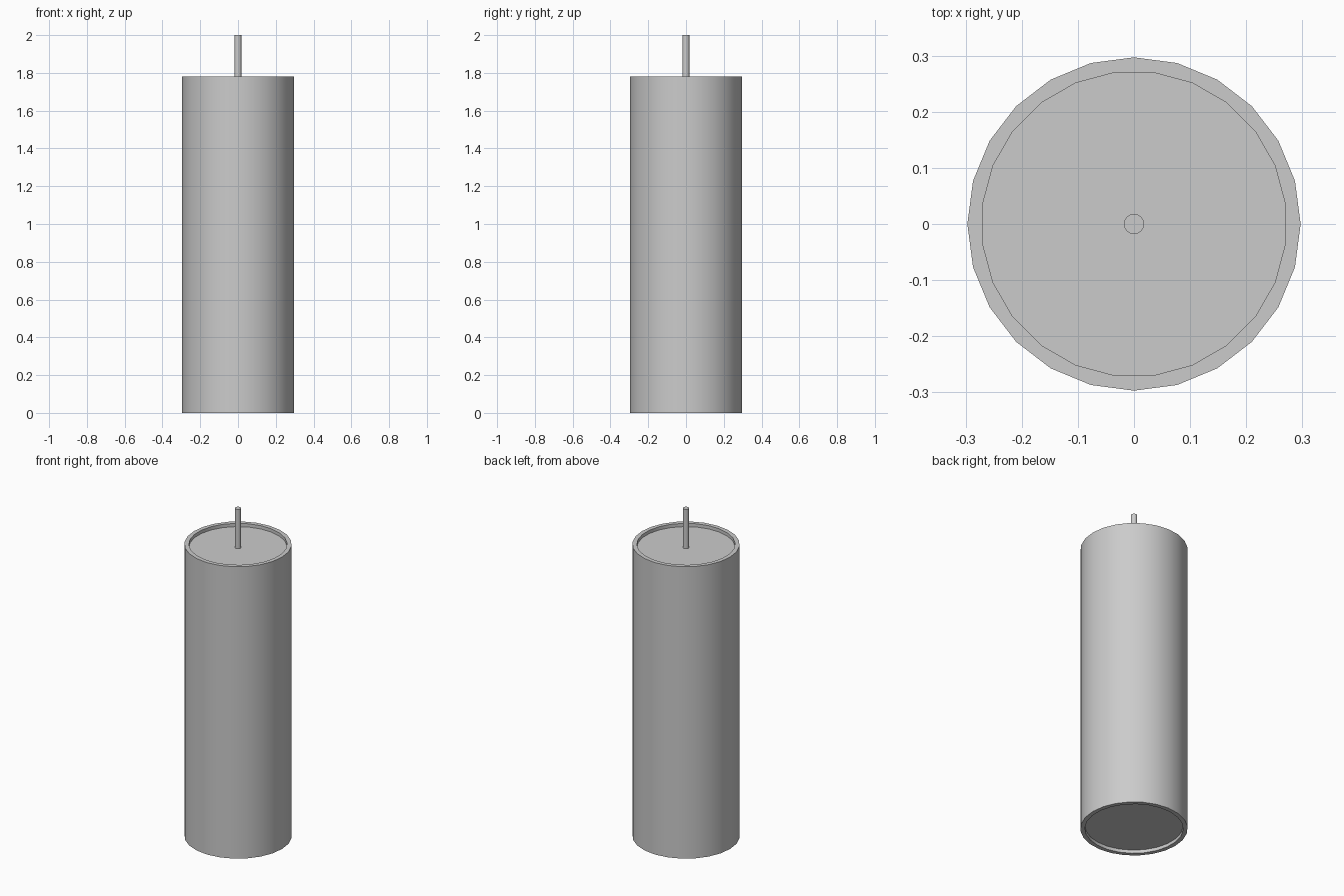
import bpy, bmesh
from math import cos, sin, pi

if "Cube" in bpy.data.objects:
    bpy.data.objects.remove(bpy.data.objects["Cube"])

SIDES = 24
R_OUT, R_IN = 0.297, 0.272
HEIGHT, RECESS = 1.78, 0.02


def ring(bm, radius, z, shift=0.0):
    return [bm.verts.new((radius * cos(2 * pi * (i + shift) / SIDES),
                          radius * sin(2 * pi * (i + shift) / SIDES), z))
            for i in range(SIDES)]


def wall(bm, a, b):
    for i in range(SIDES):
        j = (i + 1) % SIDES
        bm.faces.new((a[i], a[j], b[j], b[i]))


def zigzag(bm, a, b):
    # flat rim between two rings turned half a step apart
    for i in range(SIDES):
        j = (i + 1) % SIDES
        bm.faces.new((a[i], a[j], b[i]))
        bm.faces.new((a[j], b[j], b[i]))


def finish(obj):
    bpy.ops.object.select_all(action='DESELECT')
    obj.select_set(True)
    bpy.context.view_layer.objects.active = obj
    bpy.ops.object.shade_smooth_by_angle()


# Candle body: outer wall with a shallow recess in each end
bm = bmesh.new()
outer = [ring(bm, R_OUT, z) for z in (0, HEIGHT)]
wall(bm, *outer)
for edge, z, floor in ((outer[0], 0, RECESS), (outer[1], HEIGHT, HEIGHT - RECESS)):
    lip = ring(bm, R_IN, z, 0.5)
    base = ring(bm, R_IN, floor, 0.5)
    zigzag(bm, edge, lip)
    wall(bm, lip, base)
    bm.faces.new(base)
bmesh.ops.recalc_face_normals(bm, faces=bm.faces)
mesh = bpy.data.meshes.new("candle_body")
bm.to_mesh(mesh)
bm.free()
body = bpy.data.objects.new("candle_body", mesh)
bpy.context.collection.objects.link(body)
finish(body)

# Wick: thin rod standing on the recessed top
z0, z1 = HEIGHT - RECESS, 2.0
bpy.ops.mesh.primitive_cylinder_add(vertices=24, radius=0.018, depth=z1 - z0,
                                    location=(0, 0, (z0 + z1) / 2))
wick = bpy.context.object
wick.name = "wick"
finish(wick)
